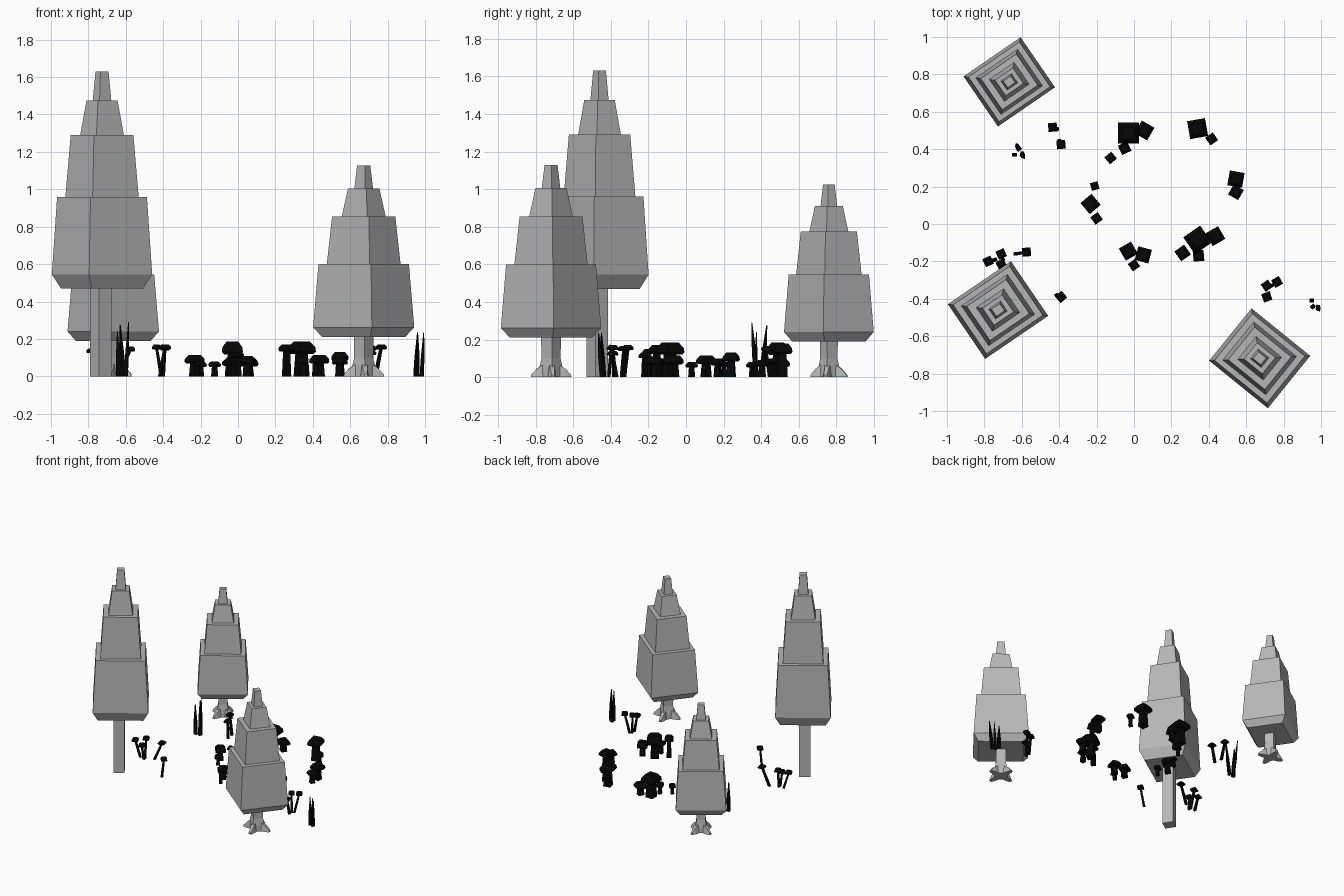
import bpy, bmesh, math
from mathutils import Vector, Matrix

cube = bpy.data.objects.get("Cube")
if cube:
    bpy.data.objects.remove(cube)


def material(name, value):
    m = bpy.data.materials.new(name)
    m.use_nodes = True
    col = (value, value, value, 1)
    m.diffuse_color = col
    m.node_tree.nodes["Principled BSDF"].inputs["Base Color"].default_value = col
    return m


GREY = material("mid grey", 0.47)
BLACK = material("near black", 0.002)


def stack(bm, sections, angle=0):
    """Loft rectangles (x, y, z, half width, half depth), turned by angle in degrees."""
    rot = Matrix.Rotation(math.radians(angle), 3, 'Z')
    rings = []
    for x, y, z, hx, hy in sections:
        corners = ((-1, -1), (1, -1), (1, 1), (-1, 1))
        rings.append([bm.verts.new(Vector((x, y, z)) + rot @ Vector((i * hx, j * hy, 0)))
                      for i, j in corners])
    for low, high in zip(rings, rings[1:]):
        for k in range(4):
            n = (k + 1) % 4
            bm.faces.new((low[k], low[n], high[n], high[k]))
    bm.faces.new(rings[0][::-1])
    bm.faces.new(rings[-1])


def finish(name, bm, mat):
    bmesh.ops.recalc_face_normals(bm, faces=bm.faces)
    me = bpy.data.meshes.new(name)
    bm.to_mesh(me)
    bm.free()
    me.materials.append(mat)
    ob = bpy.data.objects.new(name, me)
    bpy.context.collection.objects.link(ob)
    return ob


# Foliage: four tapering tiers on a slanted underside, as (height index, scale)
TIERS = [(0, .82), (1, 1), (2, .895), (2, .73), (3, .625),
         (3, .435), (4, .31), (4, .185), (5, .13)]


def tree(label, x, y, angle, width, depth, heights, roots):
    bm = bmesh.new()
    stack(bm, [(x, y, heights[i], width / 2 * s, depth / 2 * s) for i, s in TIERS], angle)
    finish(label + "_foliage", bm, GREY)

    # Trunk, straight or flared
    bm = bmesh.new()
    top = heights[0] + .02
    if not roots:
        stack(bm, [(x - .006, y - .012, z, .041, .041) for z in (0, top)], angle)
    else:
        k = width / .404
        stack(bm, [(x, y, z, h * k, h * k) for z, h in
                   ((0, .048), (.05, .044), (.1, .036), (top, .038))], angle)
    finish(label + "_trunk", bm, GREY)

    # Four wedge roots pointing towards the corners
    if roots:
        bm = bmesh.new()
        for n in range(4):
            a = angle + 45 + 90 * n
            d = Vector((math.cos(math.radians(a)), math.sin(math.radians(a)), 0))
            side = Vector((-d.y, d.x, 0))
            up = Vector((0, 0, 1))
            c = Vector((x, y, 0))
            ends = []
            for r, h, w in ((.03, .075, .024), (.075, .045, .02), (.107, .012, .012)):
                p = c + d * r * k
                ends.append([bm.verts.new(q) for q in
                             (p - side * w, p + side * w,
                              p + side * w * .6 + up * h, p - side * w * .6 + up * h)])
            for s, e in zip(ends, ends[1:]):
                for i in range(4):
                    j = (i + 1) % 4
                    bm.faces.new((s[i], s[j], e[j], e[i]))
            bm.faces.new(ends[0][::-1])
            bm.faces.new(ends[-1])
        finish(label + "_roots", bm, GREY)


tree("tall_tree", -.727, -.46, 34.3, .408, .354, (.47, .545, .96, 1.29, 1.475, 1.63), False)
tree("right_tree", .672, -.718, -39, .404, .36, (.21, .262, .6, .855, 1.005, 1.128), True)
tree("back_tree", -.667, .76, 34.5, .37, .325, (.19, .24, .545, .775, .91, 1.025), True)


def mushroom(name, x, y, size, top, angle, foot=(0, 0), thin=False):
    bm = bmesh.new()
    h = size / 2
    thick = size * (.55 if thin else .6)
    low = top - thick
    # Stem, leaning from its foot to the cap
    a, b = (.009, .007) if thin else (h * .56, h * .42)
    stack(bm, [(x + foot[0], y + foot[1], 0, a, a),
               (x, y, low + thick * .3, b, b)], angle)
    # Domed cap
    stack(bm, [(x, y, low + thick * t, h * s, h * s) for t, s in
               ((0, .82), (.2, 1), (.55, .96), (1, .58))], angle)
    finish(name, bm, BLACK)


# Ring of squat mushrooms: x, y, cap size, height, turn
RING = [
    (-.03, .487, .112, .185, 0), (.056, .5, .078, .1, -30), (-.05, .405, .055, .09, 25),
    (-.125, .353, .048, .08, 40), (-.21, .203, .042, .08, 15), (-.232, .107, .077, .115, 40),
    (-.2, .03, .048, .08, 35), (-.03, -.145, .075, .1, 30), (.05, -.165, .075, .11, -15),
    (0, -.22, .048, .13, 35), (.26, -.155, .064, .17, 35), (.34, -.085, .11, .185, 35),
    (.435, -.065, .078, .115, 30), (.345, -.17, .058, .1, 5), (.34, .51, .097, .18, 10),
    (.415, .455, .05, .1, 35), (.545, .24, .08, .13, -10), (.545, .17, .062, .1, -30)]
for n, (x, y, size, top, turn) in enumerate(RING, 1):
    mushroom(f"squat_mushroom_{n}", x, y, size, top, turn)

# Slender mushrooms: x, y, height, turn, foot offset
SLENDER = [
    (-.435, .517, .17, 5, (.025, -.01)), (-.39, .425, .165, 5, (-.01, .02)),
    (-.78, -.2, .15, 25, (.04, .01)), (-.71, -.16, .165, 25, (.01, -.03)),
    (-.71, -.215, .13, 30, (.01, .01)), (-.575, -.15, .16, 5, (-.06, -.01)),
    (-.39, -.39, .17, 40, (-.025, .01)), (.71, -.33, .165, 35, (.01, -.01)),
    (.765, -.31, .17, 30, (-.03, -.02)), (.71, -.39, .14, 20, (.01, .02))]
for n, (x, y, top, turn, foot) in enumerate(SLENDER, 1):
    mushroom(f"slender_mushroom_{n}", x, y, .047, top, turn, foot, True)

# Grass tufts of three spikes: foot x, y, tip x, y, z
TUFTS = {
    "back_grass": [(-.638, .37, -.645, .375, .24), (-.615, .4, -.63, .43, .275),
                   (-.6, .375, -.585, .35, .29)],
    "right_grass": [(.95, -.41, .955, -.4, .18), (.955, -.44, .96, -.45, .235),
                    (.982, -.445, .993, -.465, .235)]}
for name, blades in TUFTS.items():
    bm = bmesh.new()
    for n, (x, y, tx, ty, tz) in enumerate(blades):
        stack(bm, [(x, y, 0, .013, .009),
                   ((x + tx) / 2, (y + ty) / 2, tz * .45, .011, .008),
                   (tx, ty, tz, .002, .002)], 40 * n)
    finish(name, bm, BLACK)
